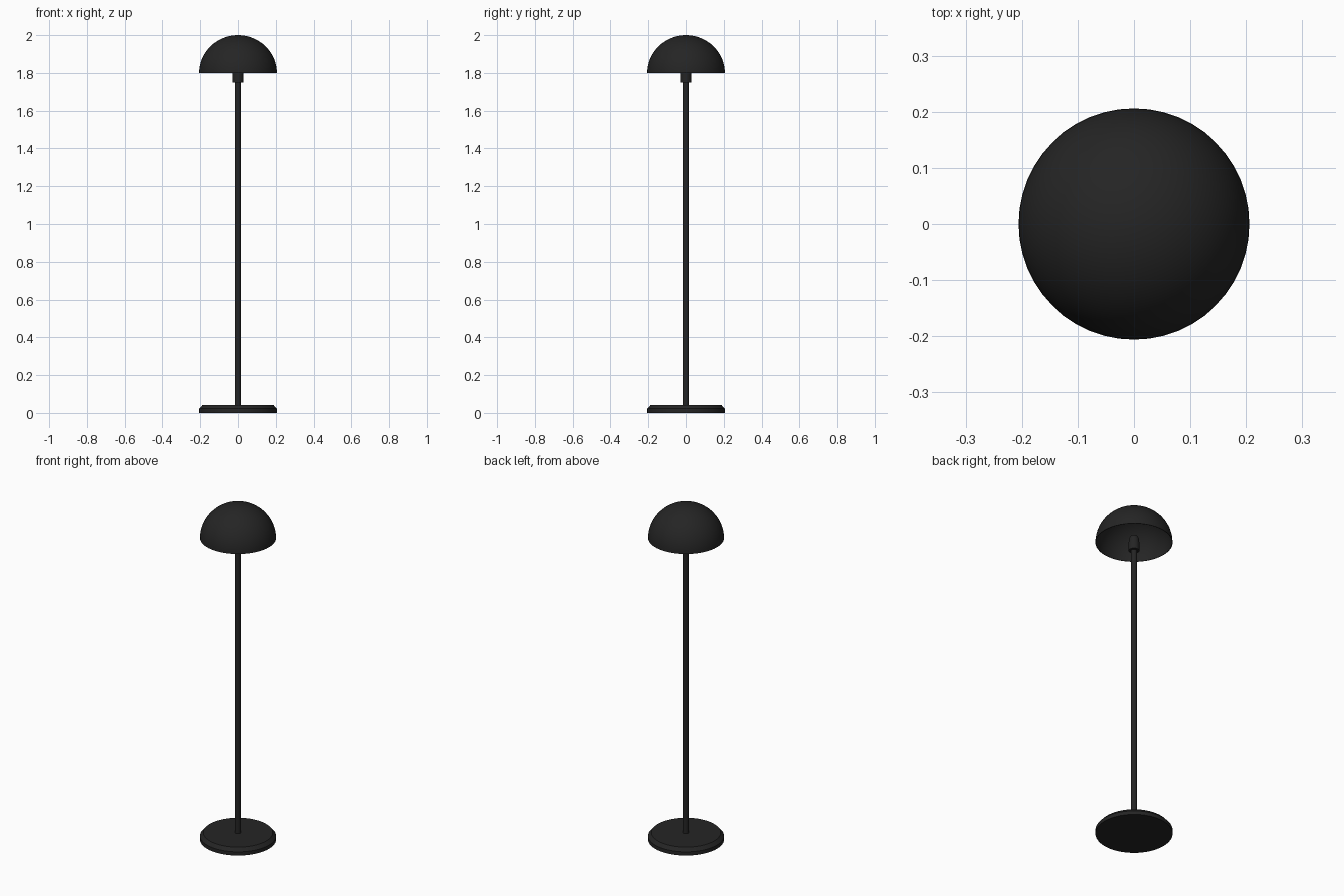
import bpy, bmesh, math

if "Cube" in bpy.data.objects:
    bpy.data.objects.remove(bpy.data.objects["Cube"])

black = bpy.data.materials.new("matte_black")
black.diffuse_color = (0.018, 0.018, 0.018, 1)
black.use_nodes = True
black.node_tree.nodes["Principled BSDF"].inputs["Base Color"].default_value = black.diffuse_color


def lathe(name, profile, sides=48):
    """Spin an (r, z) profile around the z axis."""
    bm = bmesh.new()
    verts = [bm.verts.new((r, 0, z)) for r, z in profile]
    edges = [bm.edges.new(p) for p in zip(verts, verts[1:])]
    bmesh.ops.spin(bm, geom=verts + edges, cent=(0, 0, 0), axis=(0, 0, 1),
                   angle=math.tau, steps=sides)
    bmesh.ops.remove_doubles(bm, verts=bm.verts, dist=1e-5)
    bmesh.ops.recalc_face_normals(bm, faces=bm.faces)
    mesh = bpy.data.meshes.new(name)
    bm.to_mesh(mesh)
    bm.free()
    mesh.materials.append(black)
    ob = bpy.data.objects.new(name, mesh)
    bpy.context.collection.objects.link(ob)
    bpy.ops.object.select_all(action='DESELECT')
    ob.select_set(True)
    bpy.context.view_layer.objects.active = ob
    bpy.ops.object.shade_smooth_by_angle(angle=math.radians(35))
    return ob


def arc(r, h, z, n):
    """Quarter ellipse from the rim up to the pole."""
    return [(r * math.cos(i / n * math.pi / 2), z + h * math.sin(i / n * math.pi / 2))
            for i in range(n)] + [(0, z + h)]


# Round foot with a chamfered top edge
lathe("base", [(0, 0), (0.206, 0), (0.206, 0.022), (0.188, 0.042), (0, 0.042)])

# Straight pole
lathe("pole", [(0, 0.035), (0.016, 0.035), (0.016, 1.76), (0, 1.76)], 24)

# Lamp holder with a rounded bulb on top
lathe("socket", [(0, 1.75), (0.029, 1.75), (0.029, 1.80), (0, 1.80)], 24)
lathe("bulb", [(0, 1.795), (0.027, 1.795)] + arc(0.027, 0.03, 1.815, 8), 24)

# Thin hollow dome shade, open at the bottom
outer = arc(0.206, 0.20, 1.80, 16)
inner = arc(0.203, 0.197, 1.80, 16)
lathe("shade", outer[::-1] + inner)
